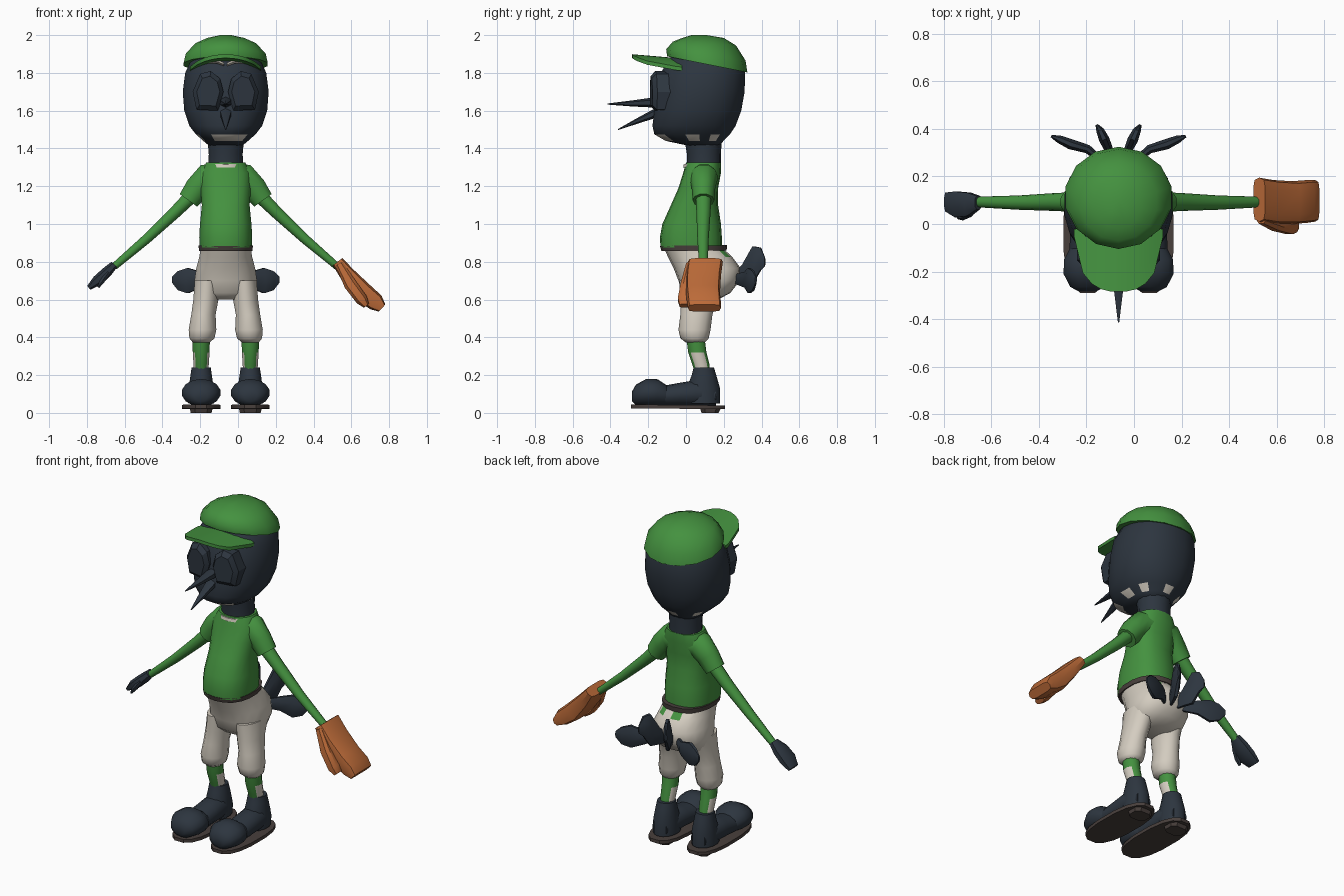
import bpy, bmesh, math
from mathutils import Vector

CX = -0.065  # body axis; parts are modelled relative to it


def mat(name, r, g, b):
    m = bpy.data.materials.new(name)
    m.diffuse_color = (r, g, b, 1)
    return m


NAVY = mat("dark_navy", 0.026, 0.036, 0.050)
GREEN = mat("green", 0.058, 0.285, 0.050)
CREAM = mat("cream", 0.66, 0.61, 0.53)
ORANGE = mat("orange_leather", 0.50, 0.145, 0.040)
BROWN = mat("dark_brown", 0.065, 0.050, 0.045)


def finish(name, bm, mats, side, angle, rule=None):
    for v in bm.verts:
        v.co.x = CX + side * v.co.x
    bmesh.ops.recalc_face_normals(bm, faces=bm.faces)
    if rule:
        for f in bm.faces:
            f.material_index = 1 if rule(f) else 0
    me = bpy.data.meshes.new(name)
    bm.to_mesh(me)
    bm.free()
    ob = bpy.data.objects.new(name, me)
    bpy.context.collection.objects.link(ob)
    for m in mats:
        me.materials.append(m)
    bpy.context.view_layer.objects.active = ob
    ob.select_set(True)
    bpy.ops.object.shade_smooth_by_angle(angle=math.radians(angle))
    ob.select_set(False)
    return ob


def loft(name, secs, mats, n=14, power=2.0, side=1, angle=50, rule=None):
    """Skin through sections (centre, half axis U, half axis V)."""
    mats = mats if isinstance(mats, list) else [mats]
    bm = bmesh.new()
    rings = []
    for c, u, v in secs:
        ring = []
        for i in range(n):
            a = 2 * math.pi * (i + 0.5) / n
            p, q = math.cos(a), math.sin(a)
            p = math.copysign(abs(p) ** (2 / power), p)
            q = math.copysign(abs(q) ** (2 / power), q)
            ring.append(bm.verts.new(Vector(c) + Vector(u) * p + Vector(v) * q))
        rings.append(ring)
    for a, b in zip(rings, rings[1:]):
        for i in range(n):
            j = (i + 1) % n
            bm.faces.new((a[i], a[j], b[j], b[i]))
    bm.faces.new(rings[0])
    bm.faces.new(rings[-1])
    return finish(name, bm, mats, side, angle, rule)


def lv(z, hx, y0, y1, cx=0, tilt=0):
    """Level section; tilt raises z along y."""
    h = (y1 - y0) / 2
    return ((cx, (y0 + y1) / 2, z), (hx, 0, 0), (0, h, h * tilt))


def along_y(y, hx, z0, z1, cx=0):
    return ((cx, y, (z0 + z1) / 2), (hx, 0, 0), (0, 0, (z1 - z0) / 2))


def limb(pts):
    """Sections along a path in the xz plane: (x, z, half thickness, y0, y1)."""
    out = []
    for i, (x, z, t, y0, y1) in enumerate(pts):
        a, b = pts[max(i - 1, 0)], pts[min(i + 1, len(pts) - 1)]
        d = Vector((b[0] - a[0], 0, b[1] - a[1])).normalized()
        out.append(((x, (y0 + y1) / 2, z), (-d.z * t, 0, d.x * t), (0, (y1 - y0) / 2, 0)))
    return out


def blade(pts):
    """Upright leaf sections along a path: (x, y, z, half height, half thickness)."""
    d = (Vector(pts[-1][:3]) - Vector(pts[0][:3]))
    d.z = 0
    d.normalize()
    return [((x, y, z), (0, 0, h), (-d.y * t, d.x * t, 0)) for x, y, z, h, t in pts]


# Head, with pale patches under the jaw
loft("head", [lv(1.415, .09, .01, .18), lv(1.44, .12, -.11, .20), lv(1.475, .16, -.17, .235),
              lv(1.52, .195, -.18, .265), lv(1.60, .222, -.17, .295), lv(1.70, .230, -.155, .313),
              lv(1.80, .217, -.135, .315), lv(1.88, .18, -.09, .29), lv(1.93, .10, 0, .2)],
     [NAVY, CREAM], n=20, power=2.2, angle=70,
     rule=lambda f: 1.43 < f.calc_center_median().z < 1.475 and f.index % 3 == 0
     or (f.calc_center_median().z < 1.475 and f.calc_center_median().y < -.13))
loft("neck", [lv(1.30, .095, .005, .185), lv(1.37, .092, .005, .185), lv(1.46, .10, -.01, .19)], NAVY)
loft("collar", [lv(1.305, .103, -.015, .185, tilt=.06), lv(1.322, .10, -.012, .183, tilt=.06)], CREAM)

# Face
EYE = [(.012, 1.70), (.03, 1.77), (.08, 1.81), (.135, 1.795), (.175, 1.70), (.155, 1.605), (.04, 1.60)]
for s, w in ((-1, "right"), (1, "left")):
    bm = bmesh.new()
    rings = [[bm.verts.new((.09 + (x - .09) * k, y + .12 * max(0, x - .06), 1.70 + (z - 1.70) * k))
              for x, z in EYE] for y, k in ((-.08, 1), (-.165, 1), (-.190, .75))]
    for a, b in zip(rings, rings[1:]):
        for i in range(len(EYE)):
            j = (i + 1) % len(EYE)
            bm.faces.new((a[i], a[j], b[j], b[i]))
    bm.faces.new(rings[-1])
    finish(w + "_eye", bm, [NAVY], s, 30)
    loft(w + "_eyebrow", [((.008, -.105, 1.845), (0, 0, .010), (0, .022, 0)),
                          ((.05, -.10, 1.862), (0, 0, .013), (0, .024, 0)),
                          ((.105, -.08, 1.855), (0, 0, .006), (0, .022, 0))], CREAM, n=6, side=s)
loft("upper_beak", [along_y(-.14, .036, 1.615, 1.675), along_y(-.28, .022, 1.622, 1.655),
                    along_y(-.415, .003, 1.632, 1.638)], NAVY, n=6)
loft("lower_beak", [along_y(-.15, .036, 1.565, 1.62), along_y(-.26, .02, 1.53, 1.56),
                    along_y(-.36, .003, 1.497, 1.503)], NAVY, n=6)

# Cap and curved brim
loft("cap", [lv(1.845, .228, -.10, .325, tilt=-.20), lv(1.895, .217, -.105, .315, tilt=-.14),
             lv(1.955, .165, -.07, .265, tilt=-.06), lv(1.985, .10, -.02, .20), lv(2.0, .03, .03, .11)],
     GREEN, n=14, angle=60)
bm = bmesh.new()
cols = []
for i in range(11):
    t = -1 + i / 5
    tip = -.05 - .235 * math.sqrt(max(0, 1 - abs(t) ** 2.6))
    col = []
    for k in range(4):
        y = -.02 + (tip + .02) * k / 3
        z = 1.875 - .045 * t * t - .085 * (y + .1)
        col.append([bm.verts.new((.188 * t, y, z + dz)) for dz in (.008, -.012)])
    cols.append(col)
for a, b in zip(cols, cols[1:]):
    for k in range(3):
        for e in (0, 1):
            bm.faces.new((a[k][e], b[k][e], b[k + 1][e], a[k + 1][e]))
    for k in (0, 3):
        bm.faces.new((a[k][0], b[k][0], b[k][1], a[k][1]))
for c in (cols[0], cols[-1]):
    for k in range(3):
        bm.faces.new((c[k][0], c[k + 1][0], c[k + 1][1], c[k][1]))
finish("cap_brim", bm, [GREEN], 1, 40)

# Shirt and belt
loft("shirt", [lv(.875, .140, -.135, .19), lv(.93, .142, -.138, .19), lv(1.0, .138, -.125, .185),
               lv(1.10, .128, -.08, .17), lv(1.19, .135, -.04, .17), lv(1.27, .135, -.015, .185),
               lv(1.325, .105, 0, .185)], GREEN, n=18, power=2.4)
loft("belt", [lv(.858, .143, -.13, .215, tilt=.01), lv(.886, .146, -.138, .218, tilt=.01)],
     BROWN, n=18, power=2.3)

# Trouser seat, with shirt tail showing behind
loft("trouser_seat", [lv(.60, .10, .02, .17), lv(.635, .155, -.02, .235), lv(.70, .168, -.04, .285),
                      lv(.765, .158, -.065, .29), lv(.825, .142, -.095, .245), lv(.868, .135, -.115, .20)],
     [CREAM, GREEN], n=18, power=2.3,
     rule=lambda f: f.calc_center_median().z > .83 and f.calc_center_median().y > .17 and f.index % 2 == 0)

for s, w in ((-1, "right"), (1, "left")):
    # Sleeves and arms
    loft(w + "_sleeve", limb([(.02, 1.25, .075, .01, .175), (.10, 1.245, .078, .02, .17),
                              (.15, 1.19, .070, .03, .155), (.197, 1.125, .060, .035, .15)]),
         GREEN, n=10, side=s)
    loft(w + "_arm", limb([(.17, 1.16, .040, .05, .135), (.27, 1.06, .034, .055, .13),
                           (.42, .92, .027, .06, .12), (.59, .775, .020, .07, .115)]), GREEN, n=10, side=s)
    # Trouser legs and socks
    loft(w + "_trouser_leg", [lv(.372, .045, 0, .10, .13), lv(.395, .068, -.03, .12, .126),
                              lv(.44, .075, -.04, .13, .123), lv(.52, .066, -.03, .14, .118),
                              lv(.60, .068, -.03, .165, .105), lv(.70, .068, -.035, .22, .098)],
         CREAM, n=14, side=s, angle=70)
    loft(w + "_sock", [lv(.20, .038, .05, .13, .13), lv(.26, .042, .03, .125, .13),
                       lv(.32, .046, .01, .11, .13), lv(.40, .048, 0, .10, .13)],
         [GREEN, CREAM], n=12, side=s,
         rule=lambda f: abs(f.normal.x) > .75 and f.calc_center_median().y + f.calc_center_median().z < .385)
    # Boots
    loft(w + "_boot_shaft", [lv(.05, .07, 0, .18, .13), lv(.13, .068, .005, .18, .13),
                             lv(.20, .058, .03, .16, .13), lv(.24, .052, .04, .148, .13)], NAVY, side=s)
    loft(w + "_boot_foot", [along_y(.16, .05, .04, .14, .13), along_y(.06, .075, .035, .175, .13),
                            along_y(-.03, .075, .035, .16, .13), along_y(-.14, .08, .035, .14, .13)],
         NAVY, side=s)
    loft(w + "_boot_toe", [along_y(-.285, .035, .06, .115, .13), along_y(-.265, .075, .04, .15, .13),
                           along_y(-.21, .104, .033, .18, .13), along_y(-.15, .102, .033, .178, .13),
                           along_y(-.10, .075, .035, .145, .13)], NAVY, side=s)
    loft(w + "_sole", [lv(.022, .103, -.295, .21, .13, tilt=-.01), lv(.042, .103, -.295, .21, .13, tilt=-.01)],
         BROWN, n=16, power=2.6, side=s, angle=30)
    loft(w + "_heel", [lv(0, .058, .08, .175, .13), lv(.028, .065, .07, .19, .13)],
         BROWN, n=8, power=3, side=s, angle=30)
    # Tail feathers
    loft(w + "_outer_feather", blade([(.04, .24, .71, .02, .01), (.13, .315, .705, .045, .02),
                                      (.20, .335, .70, .072, .024), (.25, .357, .70, .055, .018),
                                      (.283, .37, .705, .018, .006)]), NAVY, n=8, side=s, angle=40)
    loft(w + "_inner_feather", blade([(.015, .24, .70, .02, .01), (.035, .30, .735, .055, .018),
                                      (.06, .355, .785, .105, .024), (.078, .395, .815, .065, .018),
                                      (.092, .418, .80, .025, .006)]), NAVY, n=8, side=s, angle=40)

# Bare hand
loft("hand", limb([(.59, .785, .022, .06, .12), (.63, .745, .030, .03, .135), (.68, .70, .030, .025, .14),
                   (.725, .662, .014, .05, .135)]), NAVY, n=8, power=2.6, side=-1)
loft("thumb", limb([(.62, .745, .015, .03, .07), (.655, .695, .014, .015, .05), (.675, .665, .007, .02, .04)]),
     NAVY, n=6, side=-1)

# Baseball glove
loft("glove", limb([(.592, .80, .032, .01, .195), (.65, .725, .044, .0, .185), (.73, .635, .055, 0, .18),
                    (.795, .585, .048, .005, .185), (.828, .555, .026, .01, .185)]),
     ORANGE, n=10, power=4, angle=35)
loft("glove_thumb", limb([(.60, .79, .022, .0, .06), (.66, .68, .036, -.03, .05), (.72, .60, .034, -.045, .04),
                          (.745, .567, .018, -.035, .03)]), ORANGE, n=8, power=3, angle=35)
